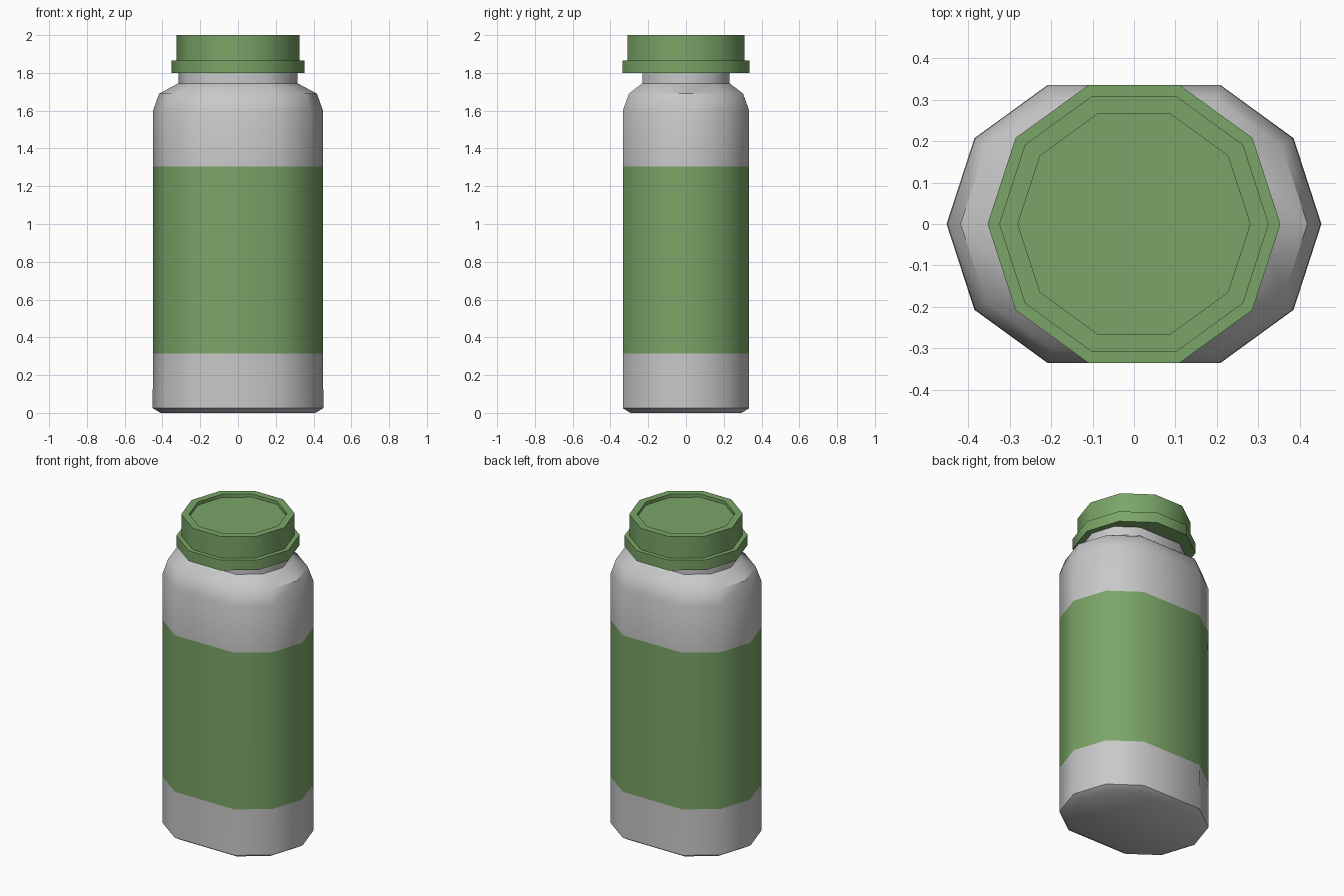
import bpy, bmesh, math

if "Cube" in bpy.data.objects:
    bpy.data.objects.remove(bpy.data.objects["Cube"])

SIDES = 10


def material(name, rgb):
    m = bpy.data.materials.new(name)
    m.diffuse_color = (*rgb, 1)
    m.use_nodes = True
    m.node_tree.nodes["Principled BSDF"].inputs["Base Color"].default_value = m.diffuse_color
    return m


GREY = material("light_grey", (0.58, 0.58, 0.58))
GREEN = material("leaf_green", (0.195, 0.376, 0.136))


def section(r, shift, z):
    """Ten-sided ring, stretched by pushing each half outward along x."""
    pts = []
    for i in range(SIDES):
        a = 2 * math.pi * i / SIDES
        c = math.cos(a)
        pts.append((r * c + math.copysign(shift, c), r * math.sin(a), z))
    return pts


def loft(name, rings, mats, rule=lambda z: 0):
    bm = bmesh.new()
    loops = [[bm.verts.new(p) for p in section(*r)] for r in rings]
    for a, b in zip(loops, loops[1:]):
        for i in range(SIDES):
            j = (i + 1) % SIDES
            bm.faces.new((a[i], a[j], b[j], b[i]))
    bm.faces.new(loops[0][::-1])
    bm.faces.new(loops[-1])
    for f in bm.faces:
        f.material_index = rule(f.calc_center_median().z)
    mesh = bpy.data.meshes.new(name)
    bm.to_mesh(mesh)
    bm.free()
    for m in mats:
        mesh.materials.append(m)
    ob = bpy.data.objects.new(name, mesh)
    bpy.context.collection.objects.link(ob)
    bpy.ops.object.select_all(action='DESELECT')
    ob.select_set(True)
    bpy.context.view_layer.objects.active = ob
    bpy.ops.object.shade_smooth_by_angle(angle=math.radians(40))
    return ob


# Oval body with shoulder and neck: (radius, x shift, z); label is a green band
loft("bottle_body", [
    (0.31, 0.1, 0), (0.352, 0.1, 0.025), (0.352, 0.098, 0.315),
    (0.352, 0.098, 1.305), (0.352, 0.098, 1.6), (0.318, 0.1, 1.69),
    (0.243, 0.072, 1.745), (0.243, 0.072, 1.81),
], [GREY, GREEN], lambda z: 1 if 0.315 < z < 1.305 else 0)

# Screw cap with a wider lower band and a recessed top
loft("cap", [
    (0.353, 0, 1.8), (0.353, 0, 1.865), (0.325, 0, 1.865),
    (0.325, 0, 2.0), (0.28, 0, 2.0), (0.28, 0, 1.98),
], [GREEN])
